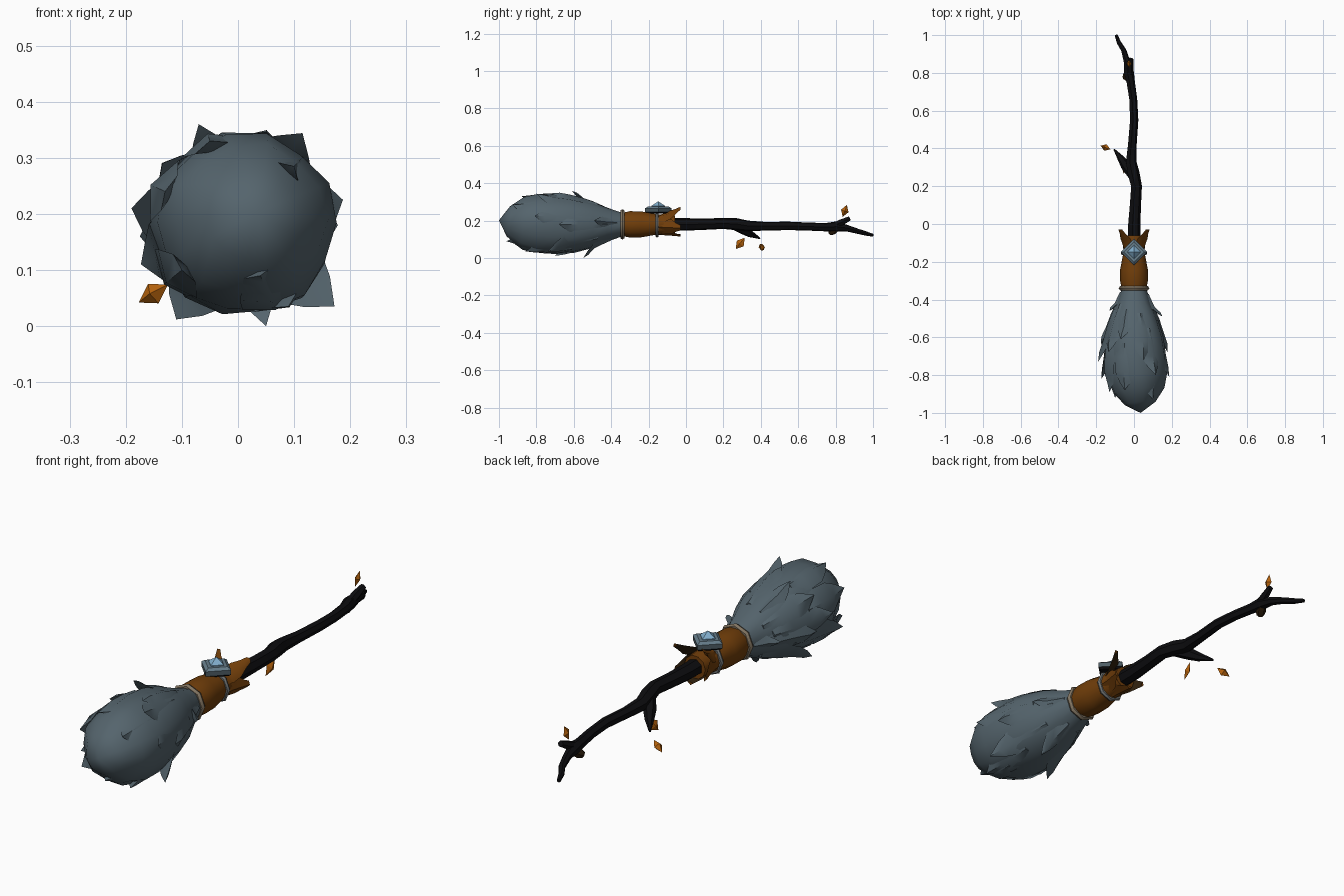
import bpy, bmesh, math
from mathutils import Vector

cube = bpy.data.objects.get("Cube")
if cube:
    bpy.data.objects.remove(cube, do_unlink=True)


def material(name, rgb):
    m = bpy.data.materials.new(name)
    m.use_nodes = True
    m.diffuse_color = (*rgb, 1)
    bsdf = m.node_tree.nodes["Principled BSDF"]
    bsdf.inputs["Base Color"].default_value = (*rgb, 1)
    bsdf.inputs["Roughness"].default_value = 0.9
    return m


STRAW = material("slate bristles", (0.09, 0.128, 0.152))
WOOD = material("charred wood", (0.004, 0.004, 0.005))
BARK = material("dark brown bark", (0.028, 0.014, 0.004))
CLOTH = material("brown leather", (0.165, 0.048, 0.003))
ROPE = material("tan rope", (0.22, 0.175, 0.12))
STRAP = material("grey strap", (0.16, 0.17, 0.17))
METAL = material("blue steel", (0.13, 0.20, 0.25))
EDGE = material("dark steel edge", (0.075, 0.11, 0.13))
GEM = material("pale blue crystal", (0.22, 0.42, 0.60))
LEAF = material("orange leaf", (0.47, 0.125, 0.004))

AXIS_Z = 0.18


def finish(name, bm, mat, angle=40):
    bmesh.ops.remove_doubles(bm, verts=bm.verts, dist=0.0002)
    bmesh.ops.recalc_face_normals(bm, faces=bm.faces)
    me = bpy.data.meshes.new(name)
    bm.to_mesh(me)
    bm.free()
    me.materials.append(mat)
    if angle:
        me.polygons.foreach_set("use_smooth", [True] * len(me.polygons))
        me.set_sharp_from_angle(angle=math.radians(angle))
    ob = bpy.data.objects.new(name, me)
    bpy.context.collection.objects.link(ob)
    return ob


def repaint(ob, mat, rule):
    """Give a second colour to the faces whose normal passes the rule."""
    ob.data.materials.append(mat)
    for p in ob.data.polygons:
        if rule(p.normal):
            p.material_index = len(ob.data.materials) - 1


def bridge(bm, rings, caps=True):
    n = len(rings[0])
    for a, b in zip(rings, rings[1:]):
        for i in range(n):
            j = (i + 1) % n
            bm.faces.new((a[i], a[j], b[j], b[i]))
    if caps:
        bm.faces.new(rings[0])
        bm.faces.new(rings[-1])


def loft(name, stations, sides, mat, angle=40, squash=1.0, ripple=None):
    """Tube through (x, y, z, radius) stations; a zero radius makes a point."""
    bm = bmesh.new()
    pts = [Vector(s[:3]) for s in stations]
    rings = []
    for k, p in enumerate(pts):
        d = (pts[min(k + 1, len(pts) - 1)] - pts[max(k - 1, 0)]).normalized()
        ref = Vector((0, 1, 0)) if abs(d.z) > 0.8 else Vector((0, 0, 1))
        u = d.cross(ref).normalized()
        v = u.cross(d)
        ring = []
        for i in range(sides):
            a = math.tau * i / sides
            r = stations[k][3] * (ripple(a, p.y) if ripple else 1)
            ring.append(bm.verts.new(p + u * r * squash * math.cos(a) + v * r * math.sin(a)))
        rings.append(ring)
    bridge(bm, rings)
    return finish(name, bm, mat, angle)


def lock(name, angle, y0, y1, radius, width, thick, mat, tip=0):
    """Curved blade lying along the broom axis; radius(t) is its distance out."""
    bm = bmesh.new()
    out = Vector((math.cos(angle), 0, math.sin(angle)))
    side = Vector((-out.z, 0, out.x))
    rings = []
    for t, w in ((0, 0.6), (0.3, 1), (0.6, 0.95), (0.82, max(tip, 0.55)), (1, tip)):
        c = Vector((0, y0 + (y1 - y0) * t, AXIS_Z)) + out * radius(t)
        h = thick if w else 0
        drop = out * (h + (width * w) ** 2 / (2 * radius(t)))
        offsets = (side * width * w - drop, out * h * 0.6,
                   -side * width * w - drop, -out * h * 2)
        rings.append([bm.verts.new(c + o) for o in offsets])
    bridge(bm, rings)
    return finish(name, bm, mat, 50)


# Bristle head
HEAD = [(-0.33, 0.060), (-0.42, 0.092), (-0.50, 0.126), (-0.60, 0.153), (-0.70, 0.163),
        (-0.80, 0.160), (-0.88, 0.136), (-0.95, 0.082), (-1.0, 0.0)]


def head_radius(y):
    for (ya, ra), (yb, rb) in zip(HEAD, HEAD[1:]):
        if yb <= y <= ya:
            return ra + (rb - ra) * (y - ya) / (yb - ya)
    return HEAD[0][1]


def drift(y):
    return max(0, -0.4 - y) / 0.6


loft("bristle_head", [(0.035 * drift(y) ** 2, y, AXIS_Z + 0.022 * drift(y) ** 4, r)
                      for y, r in HEAD],
     14, STRAW, 45, ripple=lambda a, y: 1 + 0.035 * math.sin(5 * a + 8 * y))

# Bristle tufts: tip x, y, z and length
TUFTS = [(-0.07, -0.61, 0.36, 0.16), (0.115, -0.80, 0.344, 0.25), (0.05, -0.72, 0.346, 0.25),
         (0.187, -0.81, 0.225, 0.30), (0.172, -0.74, 0.035, 0.27), (0.05, -0.55, 0.0, 0.15),
         (-0.11, -0.70, 0.012, 0.27), (-0.19, -0.73, 0.21, 0.28), (-0.173, -0.82, 0.11, 0.27),
         (0.10, -0.93, 0.285, 0.22), (0.04, -0.96, 0.09, 0.22), (-0.13, -0.89, 0.24, 0.26),
         (0.15, -0.49, 0.20, 0.12), (-0.13, -0.46, 0.17, 0.10), (-0.05, -0.88, 0.33, 0.25),
         (-0.10, -0.92, 0.10, 0.24), (0.09, -0.86, 0.035, 0.25), (-0.135, -0.68, 0.29, 0.26),
         (0.178, -0.68, 0.18, 0.26), (-0.175, -0.64, 0.16, 0.24)]
for n, (x, y, z, length) in enumerate(TUFTS):
    tip = math.hypot(x, z - AXIS_Z)
    start = y + length

    def tuft_radius(t, y=y, start=start, tip=tip):
        hug = head_radius(start + (y - start) * t) + 0.012 * t - 0.002
        return hug if t < 0.8 else (tip if t == 1 else (hug + tip) / 2)

    lock(f"bristle_tuft_{n + 1}", math.atan2(z - AXIS_Z, x), start, y,
         tuft_radius, 0.21 * length + 0.008, 0.010, STRAW)

# Leather sleeve and its flared flaps (direction, reach, half width), dark inside
loft("leather_sleeve", [(0, y, AXIS_Z, r) for y, r in
     ((-0.345, 0.064), (-0.30, 0.074), (-0.24, 0.073), (-0.16, 0.058), (-0.10, 0.053),
      (-0.06, 0.050))], 10, CLOTH, 60)
for n, (deg, r, w) in enumerate(((50, 0.118, 0.036), (130, 0.118, 0.036), (195, 0.078, 0.042),
                                 (270, 0.062, 0.042), (345, 0.078, 0.042))):
    a = math.radians(deg)
    flap = lock(f"sleeve_flap_{n + 1}", a, -0.15, -0.03,
                lambda t, r=r: 0.054 + (r - 0.054) * t ** 1.6, w, 0.005, CLOTH, tip=0.35)
    outward = Vector((math.cos(a), 0, math.sin(a)))
    repaint(flap, BARK, lambda normal, o=outward: normal.dot(o) < -0.1)


# Binding rings
def ring(name, y, major, minor, mat, count=8):
    bm = bmesh.new()
    loops = []
    for i in range(count):
        a = math.tau * i / count
        out = Vector((math.cos(a), 0, math.sin(a)))
        c = Vector((0, y, AXIS_Z)) + out * major
        loops.append([bm.verts.new(c + out * minor * math.cos(b) + Vector((0, minor * math.sin(b), 0)))
                      for b in (math.tau * k / 6 for k in range(6))])
    bridge(bm, loops + loops[:1], caps=False)
    return finish(name, bm, mat)


ring("rope_binding", -0.34, 0.068, 0.013, ROPE)
ring("buckle_strap", -0.155, 0.060, 0.010, STRAP)

# Diamond buckle with crystal
plate = loft("buckle_plate", [(0, -0.148, z, r) for z, r in
             ((0.238, 0.060), (0.246, 0.071), (0.266, 0.071), (0.276, 0.054))], 4, METAL, 0)
repaint(plate, EDGE, lambda normal: abs(normal.z) < 0.3)
repaint(plate, WOOD, lambda normal: normal.z < -0.3)
loft("buckle_crystal", [(0, -0.148, z, r) for z, r in
     ((0.270, 0.036), (0.279, 0.036), (0.303, 0.0))], 4, GEM, 0)

# Crooked handle and its twigs
loft("handle", [(0, -0.12, 0.18, 0.036), (0, 0, 0.18, 0.034), (0.006, 0.10, 0.181, 0.031),
                (0.012, 0.20, 0.185, 0.030), (-0.004, 0.27, 0.181, 0.033),
                (-0.016, 0.33, 0.172, 0.029), (-0.010, 0.42, 0.170, 0.024),
                (0.0, 0.55, 0.172, 0.023), (-0.005, 0.66, 0.168, 0.022),
                (-0.018, 0.75, 0.165, 0.023), (-0.028, 0.80, 0.168, 0.028),
                (-0.038, 0.86, 0.160, 0.018), (-0.055, 0.92, 0.143, 0.014),
                (-0.080, 0.96, 0.132, 0.012), (-0.095, 1.0, 0.122, 0.008)], 7, WOOD)
loft("side_twig", [(-0.005, 0.25, 0.176, 0.022), (-0.045, 0.31, 0.150, 0.026),
                   (-0.068, 0.345, 0.128, 0.019), (-0.105, 0.395, 0.105, 0.004)], 6, WOOD)
loft("upper_twig", [(-0.025, 0.77, 0.165, 0.018), (-0.022, 0.83, 0.190, 0.019),
                    (-0.016, 0.875, 0.212, 0.013)], 6, WOOD)
loft("twig_stub", [(-0.022, 0.81, 0.165, 0.018), (-0.038, 0.785, 0.145, 0.022),
                   (-0.048, 0.770, 0.134, 0.015)], 6, BARK)

# Hanging leaves: both ends, radius and thinness
for n, (a, b, r, thin) in enumerate((
        ((-0.177, 0.415, 0.042), (-0.125, 0.395, 0.074), 0.020, 0.9),
        ((-0.055, 0.266, 0.048), (-0.045, 0.314, 0.108), 0.024, 0.5),
        ((-0.030, 0.838, 0.220), (-0.022, 0.860, 0.284), 0.021, 0.6))):
    mid = (Vector(a) + Vector(b)) / 2
    loft(f"leaf_{n + 1}", [(*a, 0), (*mid, r), (*b, 0)], 4, LEAF, 0, squash=thin)
